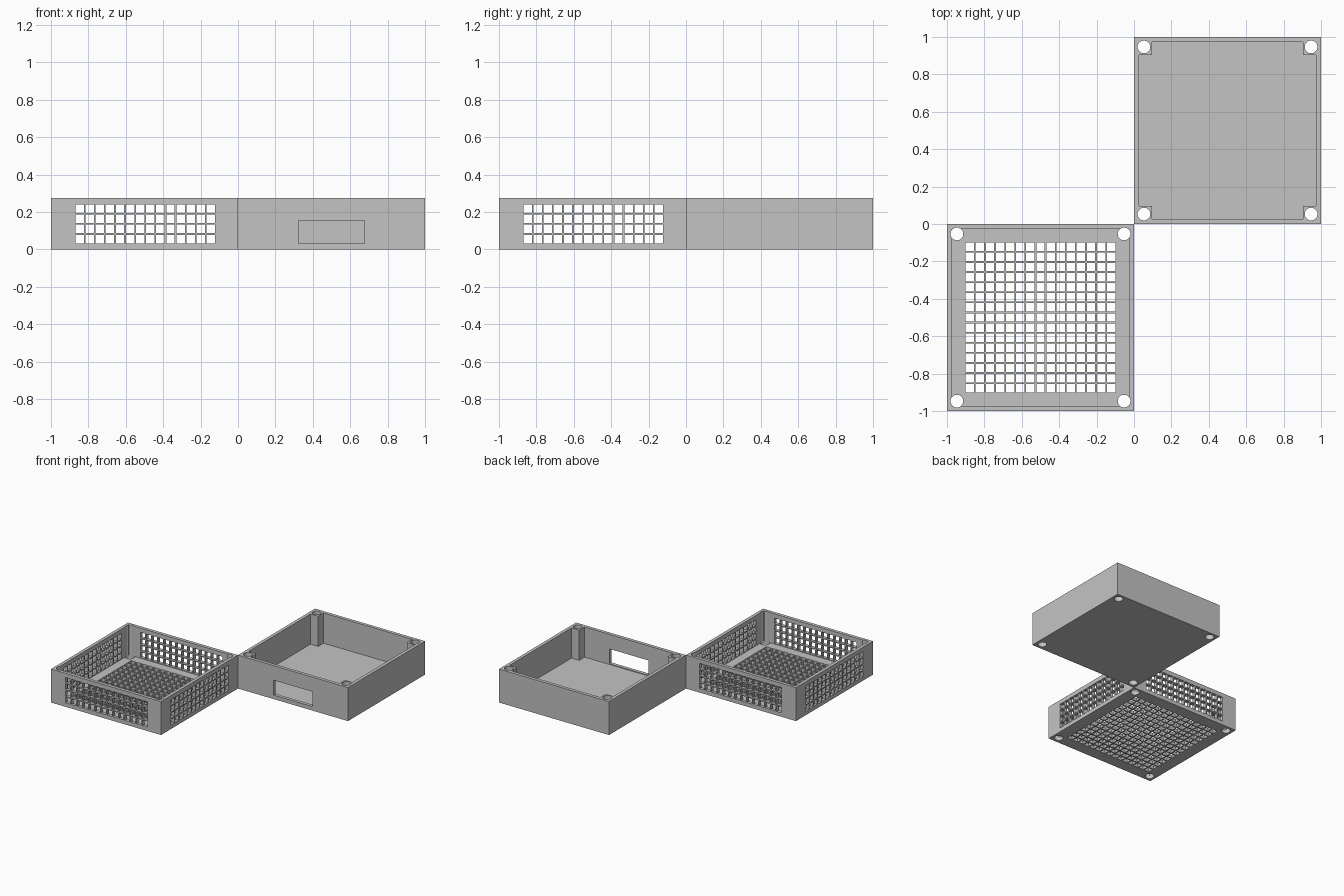
import bpy
import bmesh
from math import cos, sin, pi
from mathutils import Matrix, Vector

old = bpy.data.objects.get("Cube")
if old:
    bpy.data.objects.remove(old, do_unlink=True)

HEIGHT, WALL, FLOOR = 0.275, 0.027, 0.027
POST, SCREW_POS, SCREW_R = 0.097, 0.447, 0.034
PITCH, HOLE = 0.054, 0.045

grey = bpy.data.materials.new("plain grey")
grey.use_nodes = True
grey.diffuse_color = (0.55, 0.55, 0.55, 1)
grey.node_tree.nodes["Principled BSDF"].inputs["Base Color"].default_value = (0.55, 0.55, 0.55, 1)


def add_box(bm, centre, size):
    matrix = Matrix.Translation(centre) @ Matrix.Diagonal((*size, 1))
    bmesh.ops.create_cube(bm, size=1, matrix=matrix)


def add_prism(bm, points, low, high):
    bottom = [bm.verts.new((x, y, low)) for x, y in points]
    top = [bm.verts.new((x, y, high)) for x, y in points]
    bm.faces.new(bottom[::-1])
    bm.faces.new(top)
    for i in range(len(points)):
        j = (i + 1) % len(points)
        bm.faces.new((bottom[i], bottom[j], top[j], top[i]))


def make_object(name, bm, location):
    mesh = bpy.data.meshes.new(name)
    bmesh.ops.recalc_face_normals(bm, faces=bm.faces[:])
    bm.to_mesh(mesh)
    bm.free()
    mesh.materials.append(grey)
    ob = bpy.data.objects.new(name, mesh)
    ob.location = location
    bpy.context.collection.objects.link(ob)
    return ob


def cut(target, bm):
    cutter = make_object("cutter", bm, target.location)
    cutter.hide_render = True
    mod = target.modifiers.new("cut", "BOOLEAN")
    mod.operation = "DIFFERENCE"
    mod.solver = "EXACT"
    mod.object = cutter
    bpy.context.view_layer.objects.active = target
    bpy.ops.object.modifier_apply(modifier=mod.name)
    bpy.data.objects.remove(cutter, do_unlink=True)


def make_tray(name, location, cavity):
    # Solid block, hollowed from above, with a screw hole in each corner
    bm = bmesh.new()
    add_box(bm, (0, 0, HEIGHT / 2), (1, 1, HEIGHT))
    tray = make_object(name, bm, location)
    bm = bmesh.new()
    add_prism(bm, cavity, FLOOR, HEIGHT + 0.1)
    cut(tray, bm)
    bm = bmesh.new()
    for sx in (-1, 1):
        for sy in (-1, 1):
            ring = [(sx * SCREW_POS + SCREW_R * cos(i * pi / 16),
                     sy * SCREW_POS + SCREW_R * sin(i * pi / 16)) for i in range(32)]
            add_prism(bm, ring, -0.1, HEIGHT + 0.1)
    cut(tray, bm)
    return tray


def row(count, centre):
    return [centre + (i - (count - 1) / 2) * PITCH for i in range(count)]


def rotate_quarters(points):
    result = []
    for _ in range(4):
        result += points
        points = [(-y, x) for x, y in points]
    return result


inner = 0.5 - WALL
post = 0.5 - POST

# Vented tray: square cavity, grilles in the floor and all four walls
vented = make_tray("vented_tray", Vector((-0.5, -0.5, 0)), rotate_quarters([(inner, inner)]))
bm = bmesh.new()
for x in row(15, 0):
    for y in row(15, 0):
        add_box(bm, (x, y, 0), (HOLE, HOLE, 0.2))
cut(vented, bm)
for axis in (0, 1):
    bm = bmesh.new()
    for u in row(14, 0.004):
        for z in row(4, 0.1365):
            if axis == 0:
                add_box(bm, (0, u, z), (1.2, HOLE, HOLE))
            else:
                add_box(bm, (u, 0, z), (HOLE, 1.2, HOLE))
    cut(vented, bm)

# Closed tray: cavity leaves square corner posts, with a port in the front wall
cross = rotate_quarters([(inner, -post), (inner, post), (post, post)])
closed = make_tray("closed_tray", Vector((0.5, 0.5, 0)), cross)
bm = bmesh.new()
add_box(bm, (0, -0.5, 0.094), (0.354, 0.2, 0.122))
cut(closed, bm)

# Round the screw bores while keeping the box edges crisp
for ob in (vented, closed):
    bpy.ops.object.select_all(action="DESELECT")
    ob.select_set(True)
    bpy.context.view_layer.objects.active = ob
    bpy.ops.object.shade_smooth_by_angle(angle=pi / 6)
